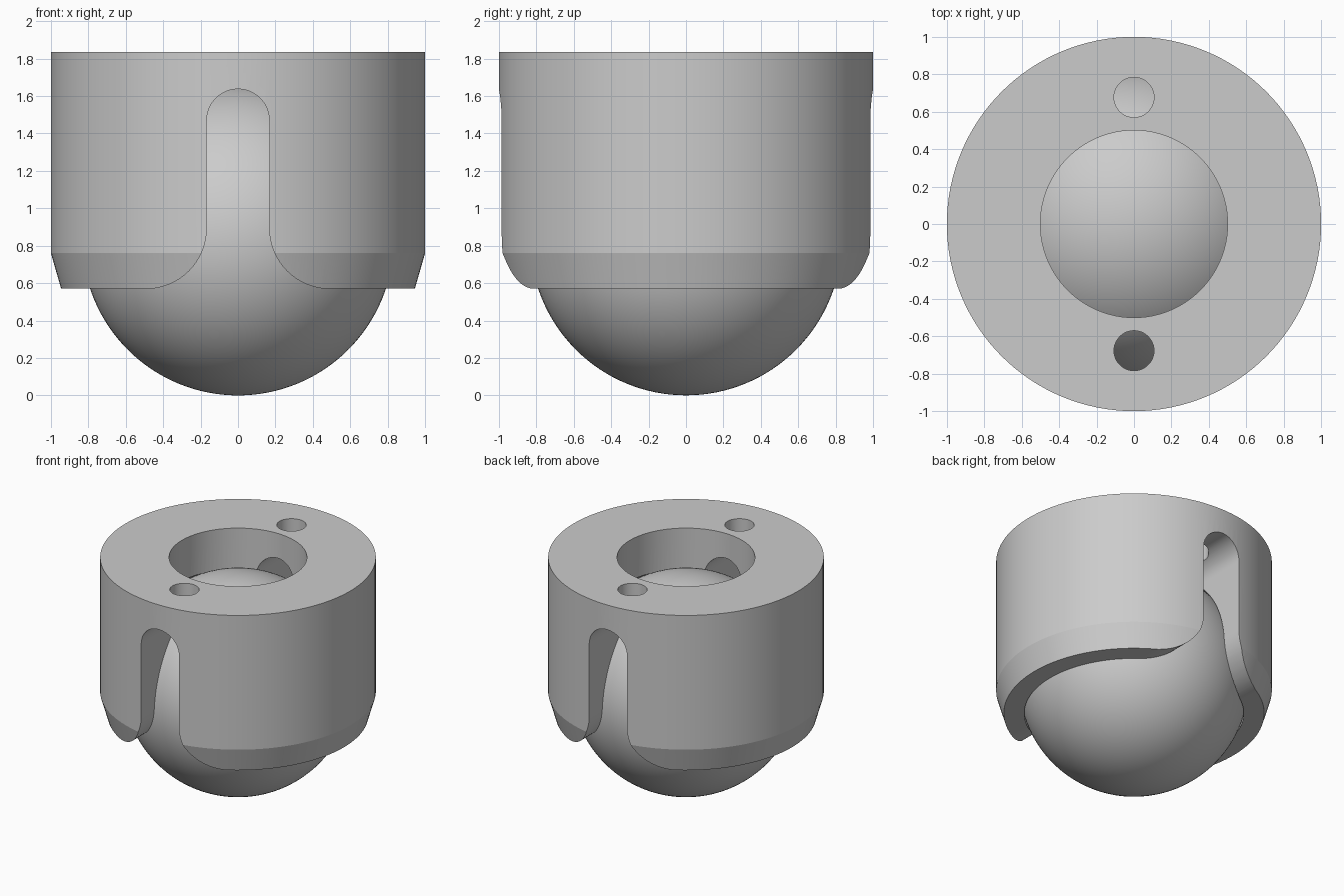
import bpy, bmesh
from math import sin, cos, pi, radians

if "Cube" in bpy.data.objects:
    bpy.data.objects.remove(bpy.data.objects["Cube"], do_unlink=True)

BALL_R = 0.833
TOP, BOTTOM = 1.835, 0.57
SLOT_W, FLARE = 0.167, 0.325

grey = bpy.data.materials.new("satin grey")
grey.use_nodes = True
colour = (0.6, 0.6, 0.6, 1)
grey.diffuse_color = colour
grey.node_tree.nodes["Principled BSDF"].inputs["Base Color"].default_value = colour


def make_object(name, bm):
    bmesh.ops.recalc_face_normals(bm, faces=bm.faces)
    mesh = bpy.data.meshes.new(name)
    bm.to_mesh(mesh)
    bm.free()
    mesh.materials.append(grey)
    obj = bpy.data.objects.new(name, mesh)
    bpy.context.collection.objects.link(obj)
    return obj


def sphere(name, radius, z):
    bm = bmesh.new()
    bmesh.ops.create_uvsphere(bm, u_segments=96, v_segments=64, radius=radius)
    bmesh.ops.translate(bm, verts=bm.verts, vec=(0, 0, z))
    return make_object(name, bm)


def lathe(name, profile, y=0, steps=128):
    """Stack rings of (radius, height) into a closed round solid."""
    bm = bmesh.new()
    rings = [[bm.verts.new((r * cos(2 * pi * i / steps), y + r * sin(2 * pi * i / steps), z))
              for i in range(steps)] for r, z in profile]
    for low, high in zip(rings, rings[1:]):
        for i in range(steps):
            j = (i + 1) % steps
            bm.faces.new((low[i], low[j], high[j], high[i]))
    bm.faces.new(rings[0])
    bm.faces.new(rings[-1])
    return make_object(name, bm)


def slot_cutter():
    """Round-topped slot whose lower corners flare out, running front to back."""
    half = [(SLOT_W + FLARE, 0.4)]
    for i in range(25):
        a = radians(90 * i / 24)
        half.append((SLOT_W + FLARE - FLARE * sin(a), BOTTOM - 0.001 + FLARE * (1 - cos(a))))
    for i in range(25):
        a = radians(90 * i / 24)
        half.append((SLOT_W * cos(a), 1.637 - SLOT_W + SLOT_W * sin(a)))
    outline = half + [(-x, z) for x, z in reversed(half[:-1])]
    bm = bmesh.new()
    face = bm.faces.new([bm.verts.new((x, -1.2, z)) for x, z in outline])
    out = bmesh.ops.extrude_face_region(bm, geom=[face])
    moved = [v for v in out["geom"] if isinstance(v, bmesh.types.BMVert)]
    bmesh.ops.translate(bm, verts=moved, vec=(0, 2.4, 0))
    return make_object("slot_cutter", bm)


def smooth(obj):
    bpy.ops.object.select_all(action='DESELECT')
    obj.select_set(True)
    bpy.context.view_layer.objects.active = obj
    bpy.ops.object.shade_smooth_by_angle(angle=radians(12))


# Housing: cylinder with a chamfered lower rim
housing = lathe("housing", [(0.945, BOTTOM), (1, 0.76), (1, TOP)])

# Openings: ball socket, central bore, cross slot and two pin holes
cutters = [sphere("socket_cutter", BALL_R + 0.006, BALL_R),
           lathe("bore_cutter", [(0.5, 1.0), (0.5, 2.1)], steps=96),
           slot_cutter()]
for side in (-1, 1):
    cutters.append(lathe("pin_hole_cutter", [(0.107, 1.1), (0.107, 2.1)], side * 0.677, 48))

for cutter in cutters:
    cutter.hide_render = True
    mod = housing.modifiers.new(cutter.name, 'BOOLEAN')
    mod.operation = 'DIFFERENCE'
    mod.solver = 'EXACT'
    mod.object = cutter
    bpy.context.view_layer.objects.active = housing
    bpy.ops.object.modifier_apply(modifier=mod.name)
    bpy.data.objects.remove(cutter, do_unlink=True)
smooth(housing)

# Ball held in the socket
ball = sphere("ball", BALL_R, BALL_R)
smooth(ball)
